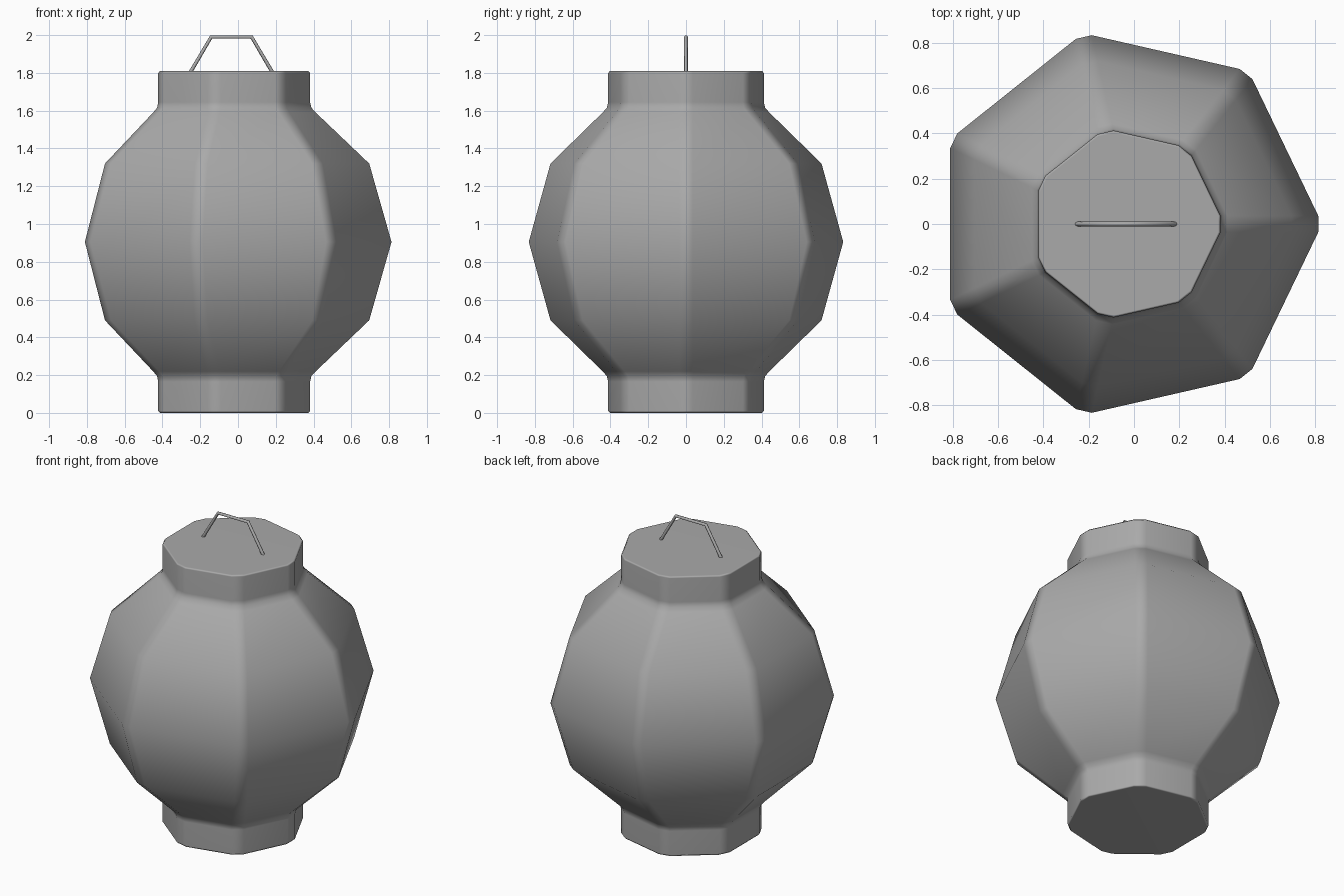
import bpy, bmesh, math
from mathutils import Vector

cube = bpy.data.objects.get("Cube")
if cube:
    bpy.data.objects.remove(cube, do_unlink=True)

SIDES = 7
AXIS_X = -0.033
MID_Z = 0.905
CORNER = 0.04      # distance each corner is cut back along its sides


def material(name, value):
    mat = bpy.data.materials.new(name)
    mat.use_nodes = True
    colour = (value, value, value, 1)
    mat.diffuse_color = colour
    mat.node_tree.nodes["Principled BSDF"].inputs["Base Color"].default_value = colour
    return mat


grey = material("plain grey", 0.4)


def cut_heptagon(radius, z):
    """Seven-sided ring with every corner cut flat."""
    corners = [Vector((AXIS_X + radius * math.cos(a), radius * math.sin(a), z))
               for a in (2 * math.pi * i / SIDES for i in range(SIDES))]
    ring = []
    for i, c in enumerate(corners):
        for other in (corners[i - 1], corners[(i + 1) % SIDES]):
            ring.append(c + (other - c).normalized() * CORNER)
    return ring


# Lantern body: lower half profile (radius, height), mirrored for the upper half
lower = [(0.422, 0), (0.432, 0.01), (0.432, 0.165), (0.439, 0.195),
         (0.462, 0.22), (0.745, 0.49)]
profile = lower + [(0.863, MID_Z)] + [(r, 2 * MID_Z - z) for r, z in reversed(lower)]

bm = bmesh.new()
rings = [[bm.verts.new(p) for p in cut_heptagon(r, z)] for r, z in profile]
for low, high in zip(rings, rings[1:]):
    for i in range(len(low)):
        j = (i + 1) % len(low)
        bm.faces.new((low[i], low[j], high[j], high[i]))
bm.faces.new(list(reversed(rings[0])))
bm.faces.new(rings[-1])
for face in bm.faces:
    face.smooth = True
mesh = bpy.data.meshes.new("lantern_body")
bm.to_mesh(mesh)
bm.free()
mesh.materials.append(grey)
body = bpy.data.objects.new("lantern_body", mesh)
bpy.context.collection.objects.link(body)
# Broad panels stay flat while the narrow corner strips blend softly
body.modifiers.new("panel_normals", "WEIGHTED_NORMAL")

# Wire handle on top
curve = bpy.data.curves.new("wire_handle", "CURVE")
curve.dimensions = "3D"
curve.bevel_depth = 0.01
curve.bevel_resolution = 2
curve.use_fill_caps = True
spline = curve.splines.new("POLY")
path = [(-0.257, 1.795), (-0.142, 1.99), (0.072, 1.99), (0.187, 1.795)]
spline.points.add(len(path) - 1)
for point, (x, z) in zip(spline.points, path):
    point.co = (x, 0, z, 1)
curve.materials.append(grey)
handle = bpy.data.objects.new("wire_handle", curve)
bpy.context.collection.objects.link(handle)
